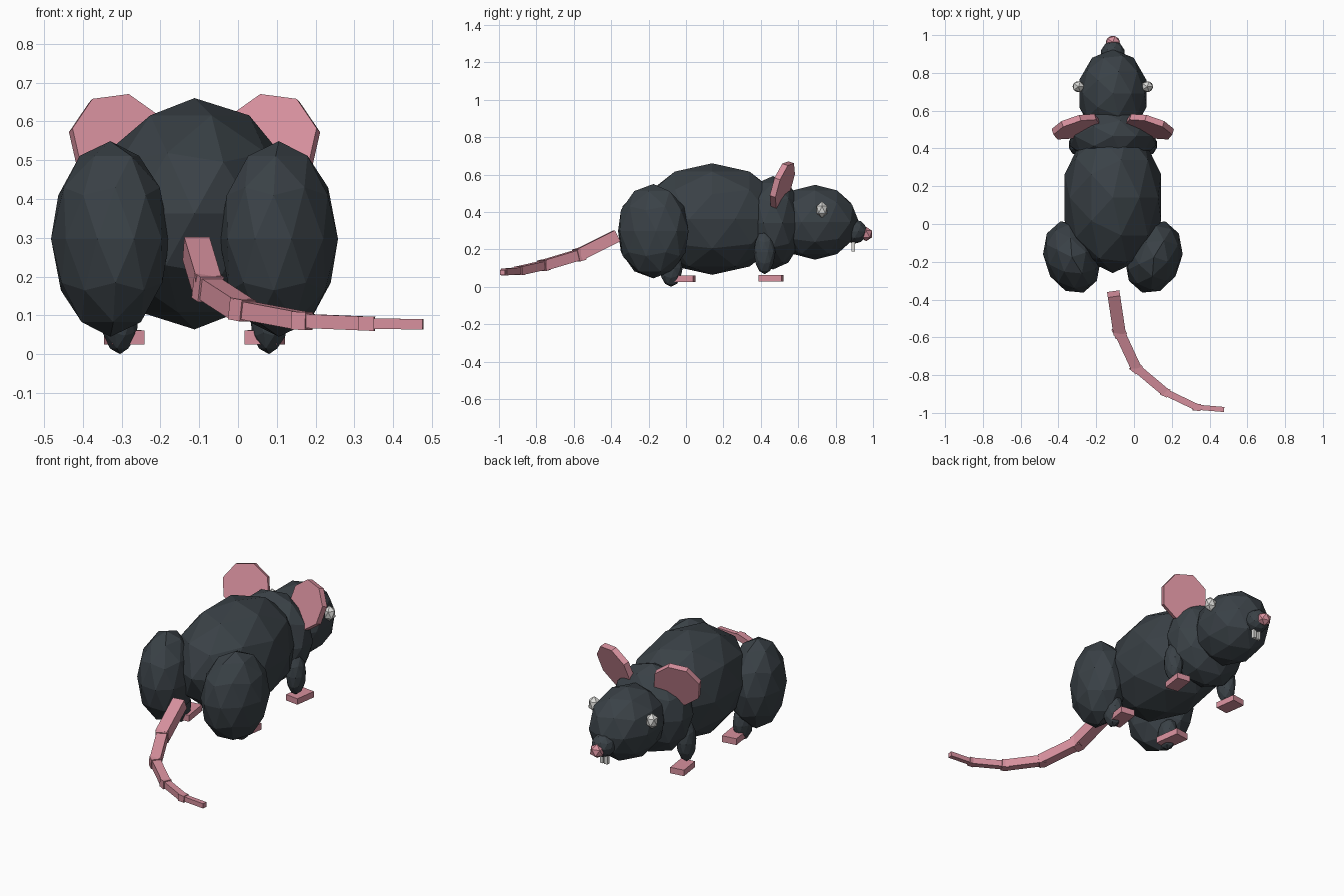
import bpy
import math
from mathutils import Vector, Matrix, Euler

if "Cube" in bpy.data.objects:
    bpy.data.objects.remove(bpy.data.objects["Cube"])

CX = -0.112  # body centre line


def material(name, rgb):
    m = bpy.data.materials.new(name)
    m.diffuse_color = (*rgb, 1)
    m.use_nodes = True
    m.node_tree.nodes["Principled BSDF"].inputs["Base Color"].default_value = m.diffuse_color
    return m


FUR = material("dark_fur", (0.042, 0.053, 0.062))
PINK = material("pink_skin", (0.68, 0.28, 0.34))
WHITE = material("pale_white", (0.72, 0.72, 0.70))


def finish(name, mat, size, rot):
    o = bpy.context.object
    o.name = name
    o.scale = size
    o.rotation_euler = Euler([math.radians(a) for a in rot])
    o.data.materials.append(mat)
    return o


def ball(name, mat, loc, size, rot=(0, 0, 0), detail=2):
    bpy.ops.mesh.primitive_ico_sphere_add(subdivisions=detail, radius=1, location=loc)
    return finish(name, mat, size, rot)


def box(name, mat, loc, size, rot=(0, 0, 0)):
    bpy.ops.mesh.primitive_cube_add(size=1, location=loc)
    return finish(name, mat, size, rot)


# Torso, shoulders and head
ball("body", FUR, (CX, 0.14, 0.362), (0.268, 0.40, 0.298))
ball("shoulders", FUR, (CX, 0.465, 0.342), (0.237, 0.165, 0.25))
ball("head", FUR, (CX, 0.69, 0.345), (0.187, 0.235, 0.20))
ball("snout", FUR, (CX, 0.90, 0.295), (0.065, 0.07, 0.065))
ball("nose", PINK, (CX, 0.963, 0.282), (0.042, 0.037, 0.039), detail=1)

# Paired parts
for s, side in ((-1, "left"), (1, "right")):
    ball(side + "_eye", WHITE, (CX + s * 0.182, 0.727, 0.412),
         (0.035, 0.033, 0.044), detail=1)
    box(side + "_tooth", WHITE, (CX + s * 0.014, 0.895, 0.215), (0.02, 0.018, 0.055))

    # Ear: a thin eight-sided disc leaning forward, outer edge swept back
    bpy.ops.mesh.primitive_cylinder_add(vertices=8, radius=0.131, depth=0.033,
                                        location=(CX + s * 0.195, 0.515, 0.545))
    ear = finish(side + "_ear", PINK, (1, 1, 1), (0, 0, 0))
    ear.rotation_euler = (Matrix.Rotation(math.radians(-s * 17), 3, 'Z')
                          @ Matrix.Rotation(math.radians(72), 3, 'X')
                          @ Matrix.Rotation(math.radians(s * 15), 3, 'Z')).to_euler()

    # Hind leg
    ball(side + "_thigh", FUR, (CX + s * 0.217, -0.175, 0.297),
         (0.148, 0.198, 0.252), (0, 0, -s * 18))
    ball(side + "_hind_leg", FUR, (CX + s * 0.192, -0.08, 0.10), (0.05, 0.062, 0.10))
    box(side + "_hind_foot", PINK, (CX + s * 0.181, -0.03, 0.043),
        (0.085, 0.15, 0.036), (0, 0, -s * 8))

    # Front leg
    ball(side + "_front_leg", FUR, (CX + s * 0.185, 0.42, 0.185),
         (0.05, 0.058, 0.118))
    box(side + "_front_foot", PINK, (CX + s * 0.185, 0.455, 0.045),
        (0.08, 0.125, 0.034), (0, 0, -s * 8))

# Tail: tapering square links with a small knuckle at each joint
path = [Vector(p) for p in ((-0.108, -0.37, 0.272), (-0.078, -0.57, 0.172),
                            (0.01, -0.76, 0.115), (0.165, -0.89, 0.086),
                            (0.332, -0.97, 0.079), (0.477, -0.982, 0.077))]
widths = (0.066, 0.056, 0.046, 0.036, 0.027)
for i, w in enumerate(widths):
    a, b = path[i], path[i + 1]
    d = b - a
    q = [math.degrees(v) for v in d.to_track_quat('Y', 'Z').to_euler()]
    box(f"tail_link_{i + 1}", PINK, (a + b) / 2, (w, d.length, w), q)
    if i:
        box(f"tail_joint_{i}", PINK, a, (w + 0.01, 0.04, w + 0.01), q)
